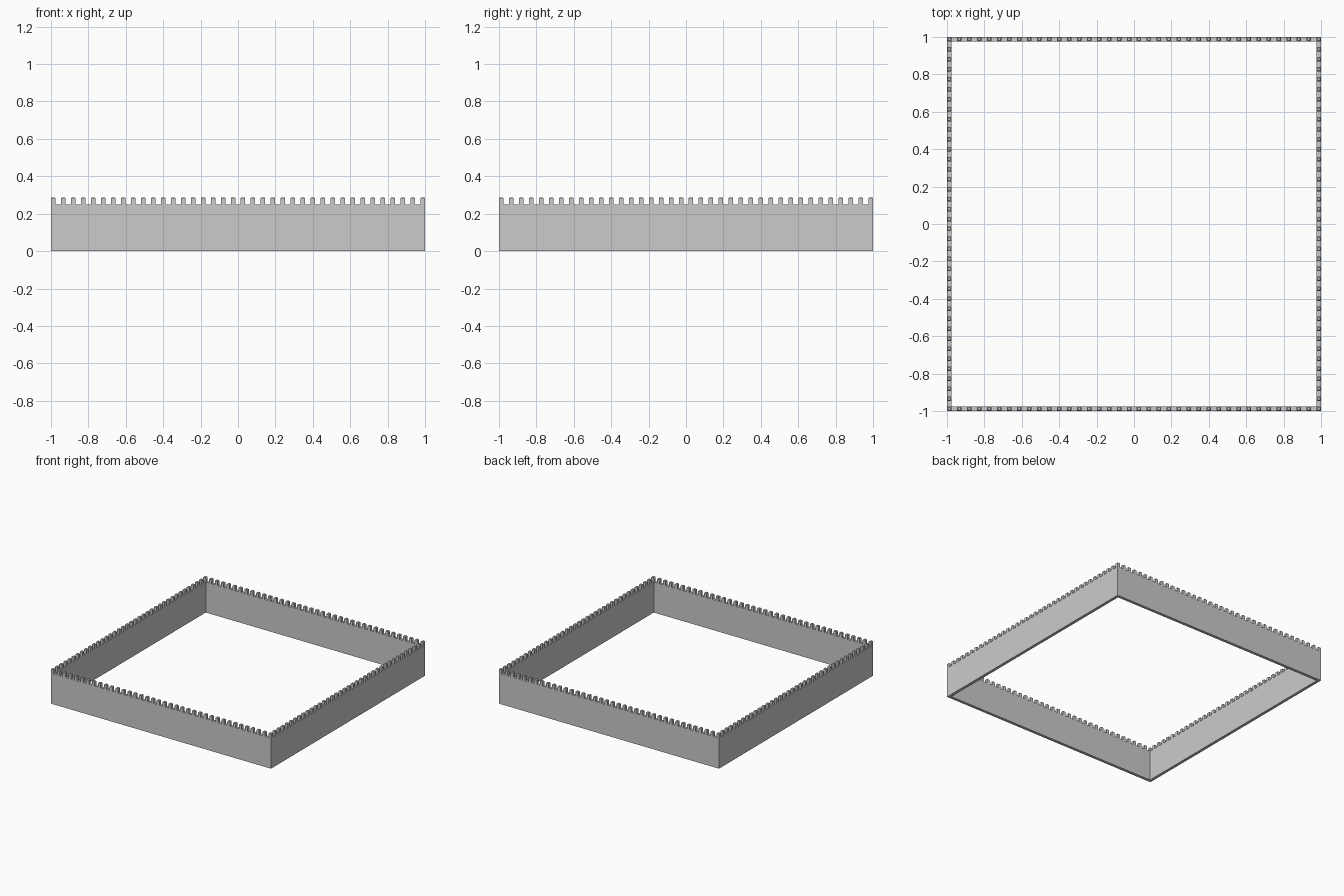
import bpy, bmesh

if "Cube" in bpy.data.objects:
    bpy.data.objects.remove(bpy.data.objects["Cube"])

HALF, THICK = 1.0, 0.024
WALL_TOP, TOP = 0.25, 0.288
COUNT, WIDTH, CHAMFER = 38, 0.024, 0.005


def finish(bm, name):
    bmesh.ops.recalc_face_normals(bm, faces=bm.faces)
    mesh = bpy.data.meshes.new(name)
    bm.to_mesh(mesh)
    bm.free()
    obj = bpy.data.objects.new(name, mesh)
    bpy.context.collection.objects.link(obj)
    return obj


def square(bm, cx, cy, r, z):
    return [bm.verts.new((cx + sx * r, cy + sy * r, z))
            for sx, sy in ((-1, -1), (1, -1), (1, 1), (-1, 1))]


def bridge(bm, a, b):
    for i in range(4):
        j = (i + 1) % 4
        bm.faces.new((a[i], a[j], b[j], b[i]))


# Square curtain wall, open in the middle
bm = bmesh.new()
loops = [square(bm, 0, 0, r, z) for r, z in (
    (HALF, 0), (HALF, WALL_TOP), (HALF - THICK, WALL_TOP), (HALF - THICK, 0))]
for k in range(4):
    bridge(bm, loops[k], loops[(k + 1) % 4])
finish(bm, "wall")


# One merlon: small block with a chamfered top
def merlon(bm, x, y):
    r = WIDTH / 2
    base = square(bm, x, y, r, WALL_TOP)
    shoulder = square(bm, x, y, r, TOP - CHAMFER)
    crown = square(bm, x, y, r - CHAMFER, TOP)
    bridge(bm, base, shoulder)
    bridge(bm, shoulder, crown)
    bm.faces.new(crown)


# Merlons along all four sides, corner ones shared
bm = bmesh.new()
edge = HALF - WIDTH / 2
step = 2 * edge / (COUNT - 1)
for i in range(COUNT - 1):
    t = -edge + i * step
    for x, y in ((t, -edge), (edge, t), (-t, edge), (-edge, -t)):
        merlon(bm, x, y)
finish(bm, "battlements")
